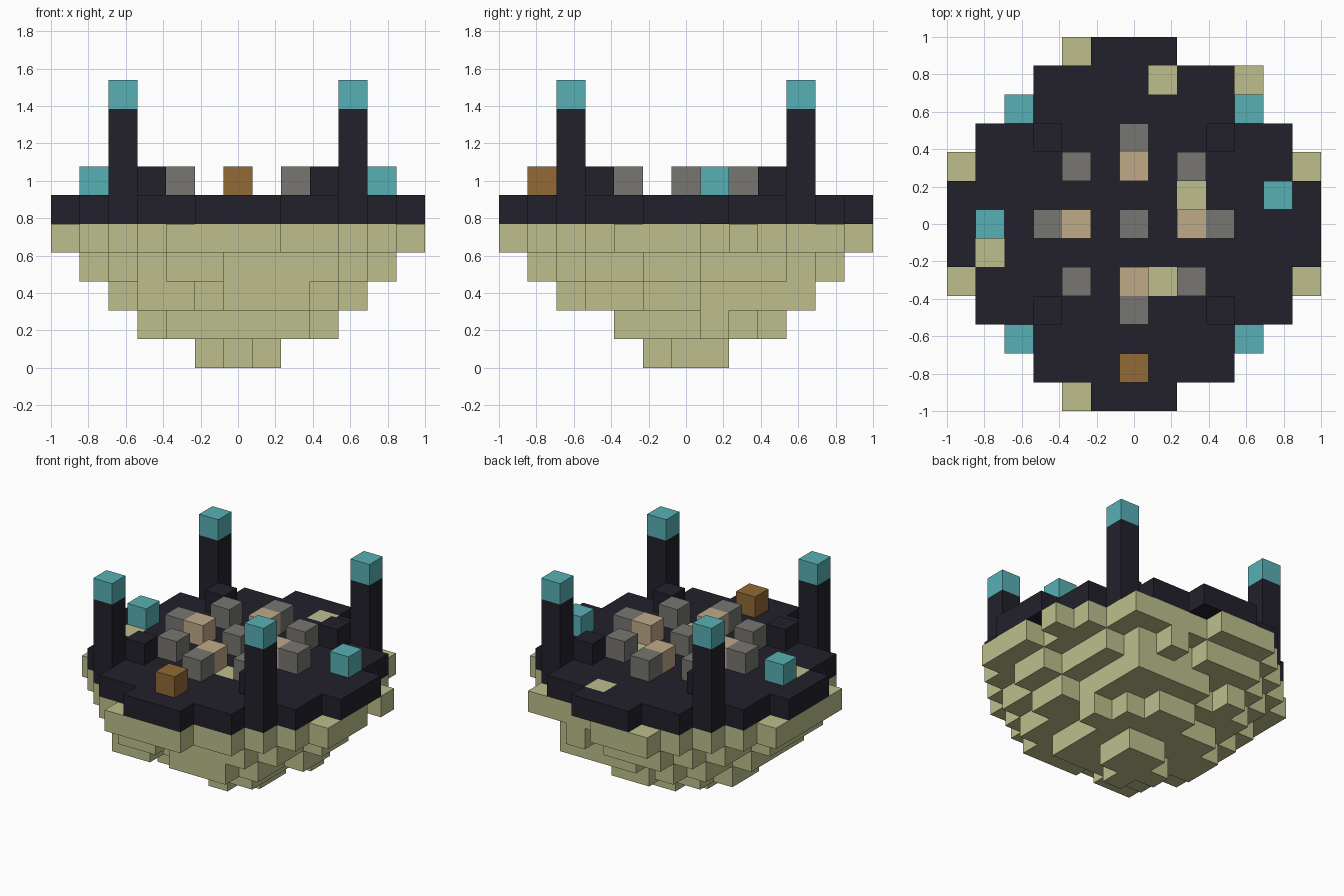
import bpy, bmesh
from mathutils import Vector

old = bpy.data.objects.get("Cube")
if old:
    bpy.data.objects.remove(old, do_unlink=True)

V = 2 / 13  # block size
SIDES = [Vector(d) for d in ((1, 0, 0), (-1, 0, 0), (0, 1, 0), (0, -1, 0), (0, 0, 1), (0, 0, -1))]


def material(name, rgb):
    col = [((c / 255 + 0.055) / 1.055) ** 2.4 for c in rgb] + [1]
    m = bpy.data.materials.new(name)
    m.use_nodes = True
    m.diffuse_color = col
    m.node_tree.nodes["Principled BSDF"].inputs["Base Color"].default_value = col
    return m


STONE = material("pale stone", (189, 191, 140))
DARK = material("dark stone", (34, 33, 44))
TEAL = material("teal lantern", (88, 176, 181))
GREY = material("grey block", (119, 118, 113))
TAN = material("tan block", (192, 170, 136))
BROWN = material("brown block", (145, 106, 52))


def disc(r2, add=(), cut=()):
    """Round layer of blocks, with single blocks added or removed."""
    n = range(-6, 7)
    return ({(x, y) for x in n for y in n if x * x + y * y <= r2} | set(add)) - set(cut)


def at(cells, *levels):
    return {(x, y, z) for x, y in cells for z in levels}


parts = []


def part(name, mat, cells):
    parts.append((name, mat, cells))


# Floating rock, from its tip up to the rim
part("rock_tip", STONE, at(disc(1, add=[(1, 1)]), 0))
part("rock_lower", STONE, at(disc(8, add=[(3, 1), (-3, 0), (-3, 1), (0, 3), (1, 3)]), 1))
part("rock_middle", STONE, at(disc(20, add=[(-3, -4), (3, 4)],
                                   cut=[(-1, -4), (4, 1), (4, 2), (4, -2), (-4, 2), (-1, 4)]), 2))
part("rock_upper", STONE, at(disc(29, cut=[(0, -5), (1, -5), (2, -5), (5, 1), (5, 2),
                                           (5, -2), (-5, 2), (1, 5)]), 3))
rim_extra = [(6, 2), (6, -2), (-6, 2), (-6, -2), (-2, 6), (-2, -6), (4, 5)]
part("rock_rim", STONE, at(disc(37, add=rim_extra, cut=[(1, 6), (6, 1)]), 4))

# Dark platform with pale stones let into its floor
inlays = [(1, 5), (2, 1), (-5, -1), (1, -2)]
part("platform", DARK, at(disc(37, cut=inlays), 5))
part("floor_inlays", STONE, at(inlays, 5))

# Corner pillars topped by lanterns, and low inner posts
corners = [(sx, sy) for sx in (-1, 1) for sy in (-1, 1)]
pillars = [(4 * x, 4 * y) for x, y in corners]
part("pillars", DARK, at(pillars, 6, 7, 8))
part("pillar_lanterns", TEAL, at(pillars, 9))
part("inner_posts", DARK, at([(3 * x, 3 * y) for x, y in corners], 6))

# Ring of blocks round the centre
cross = [(1, 0), (-1, 0), (0, 1), (0, -1)]
ring = [(0, 0)] + [(2 * x, 2 * y) for x, y in corners] + [(3 * x, 3 * y) for x, y in cross]
part("grey_ring", GREY, at(ring, 6))
part("tan_seats", TAN, at([(2 * x, 2 * y) for x, y in cross], 6))

# Loose blocks on the floor
part("floor_lanterns", TEAL, at([(5, 1), (-5, 0)], 6))
part("crate", BROWN, at([(0, -5)], 6))

occupied = set().union(*(cells for _, _, cells in parts))


def build(name, mat, cells):
    """Make the outer faces of a set of blocks."""
    bm = bmesh.new()
    verts = {}
    for cell in sorted(cells):
        c = Vector(cell)
        for d in SIDES:
            if tuple(int(v) for v in c + d) in occupied:
                continue
            u = Vector((d.y, d.z, d.x))
            w = d.cross(u)
            corner_verts = []
            for a, b in ((-1, -1), (1, -1), (1, 1), (-1, 1)):
                p = (c + (d + u * a + w * b) / 2 + Vector((0, 0, 0.5))) * V
                key = tuple(round(k, 4) for k in p)
                if key not in verts:
                    verts[key] = bm.verts.new(p)
                corner_verts.append(verts[key])
            bm.faces.new(corner_verts)
    mesh = bpy.data.meshes.new(name)
    bm.to_mesh(mesh)
    bm.free()
    mesh.materials.append(mat)
    bpy.context.scene.collection.objects.link(bpy.data.objects.new(name, mesh))


for p in parts:
    build(*p)
